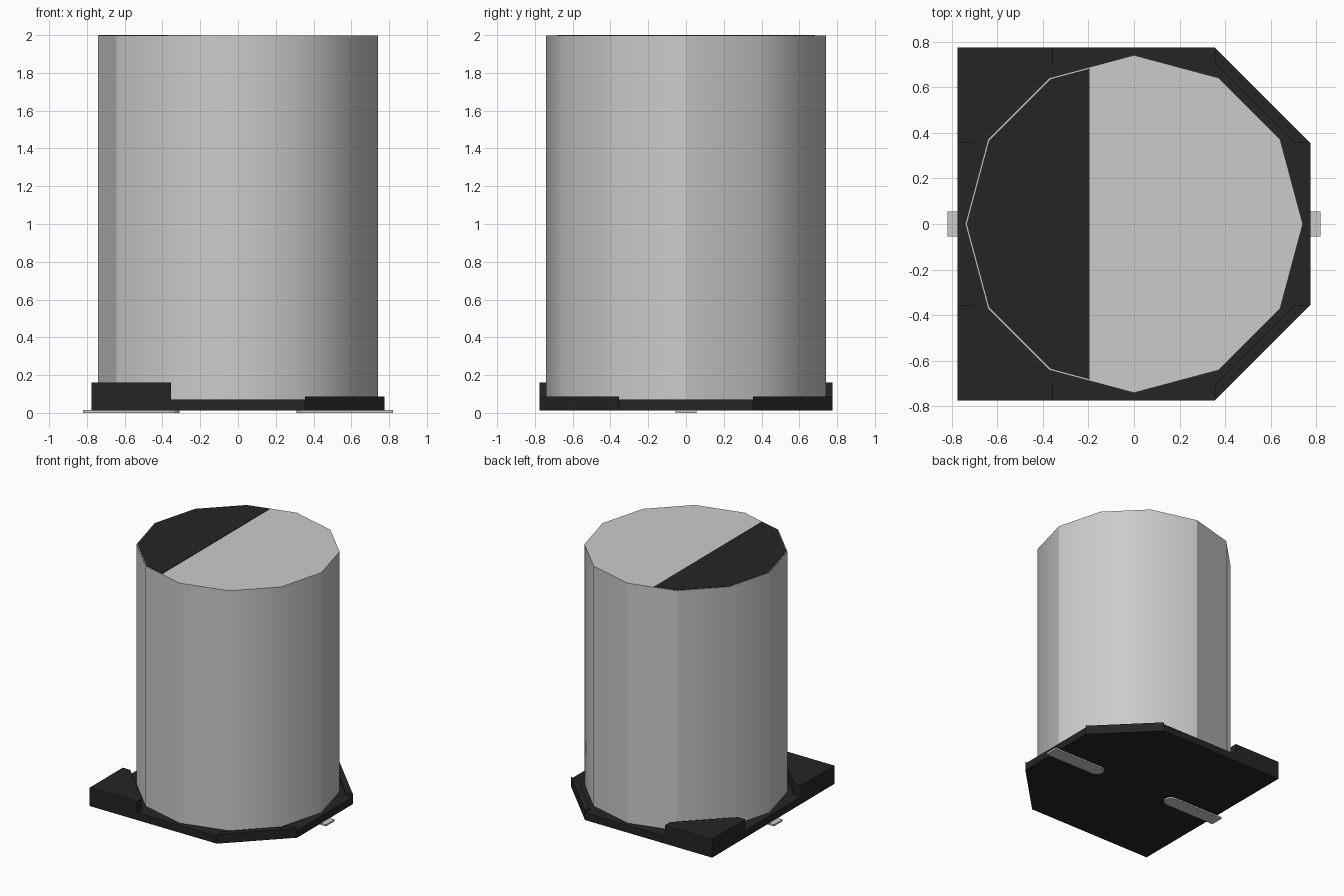
import bpy, bmesh
from math import radians, cos, sin, degrees, atan2

cube = bpy.data.objects.get("Cube")
if cube:
    bpy.data.objects.remove(cube, do_unlink=True)


def material(name, level):
    m = bpy.data.materials.new(name)
    m.use_nodes = True
    colour = (level, level, level, 1)
    m.diffuse_color = colour
    m.node_tree.nodes["Principled BSDF"].inputs["Base Color"].default_value = colour
    return m


METAL = material("light_metal", 0.6)
BLACK = material("black_plastic", 0.018)


def prism(name, outline, z0, z1, mat):
    """Extrude a flat outline from z0 up to z1."""
    bm = bmesh.new()
    base = bm.faces.new([bm.verts.new((x, y, z0)) for x, y in outline])
    top = bmesh.ops.extrude_face_region(bm, geom=[base])["geom"]
    bmesh.ops.translate(bm, vec=(0, 0, z1 - z0),
                        verts=[v for v in top if isinstance(v, bmesh.types.BMVert)])
    bmesh.ops.recalc_face_normals(bm, faces=bm.faces)
    mesh = bpy.data.meshes.new(name)
    bm.to_mesh(mesh)
    bm.free()
    mesh.materials.append(mat)
    obj = bpy.data.objects.new(name, mesh)
    bpy.context.collection.objects.link(obj)
    return obj


def ring(radius):
    return [(radius * cos(radians(a)), radius * sin(radians(a)))
            for a in range(0, 360, 30)]


# Twelve-sided can: softened walls with a few crisp creases
TOP = 1.997
can = prism("can", ring(0.742), 0.068, TOP, METAL)
bm = bmesh.new()
bm.from_mesh(can.data)
for f in bm.faces:
    f.smooth = abs(f.normal.z) < 0.5
for e in bm.edges:
    a, b = e.verts
    angle = round(degrees(atan2(a.co.y, a.co.x))) % 360
    flat_ring = abs(a.co.z - b.co.z) < 0.01
    e.smooth = not (flat_ring or angle in (0, 90, 120, 180, 210))
bm.to_mesh(can.data)
bm.free()

# Polarity mark: the can outline, slightly smaller, cut along x
mark = prism("polarity_mark", ring(0.735), TOP, 2.0, BLACK)
bm = bmesh.new()
bm.from_mesh(mark.data)
cut = bmesh.ops.bisect_plane(bm, geom=bm.verts[:] + bm.edges[:] + bm.faces[:],
                             plane_co=(-0.195, 0, 0), plane_no=(1, 0, 0),
                             clear_outer=True)
bmesh.ops.holes_fill(bm, edges=[g for g in cut["geom_cut"]
                                if isinstance(g, bmesh.types.BMEdge)])
bmesh.ops.recalc_face_normals(bm, faces=bm.faces)
bm.to_mesh(mark.data)
bm.free()

# Base plate: square at the right corners, chamfered at the left ones
H, C, I = 0.775, 0.355, 0.71
Z = 0.012
prism("base_plate", [(-H, -H), (C, -H), (H, -C), (H, C), (C, H), (-H, H)],
      Z, 0.07, BLACK)

for side, s in (("front", -1), ("back", 1)):
    # Tall corner blocks
    prism(side + "_corner_block",
          [(-H, s * H), (-C, s * H), (-C, s * I), (-I, s * C), (-H, s * C)],
          Z, 0.16, BLACK)
    # Low lips along the chamfers
    prism(side + "_chamfer_lip",
          [(C, s * H), (H, s * C), (I, s * C), (C, s * I)],
          Z, 0.086, BLACK)

# Flat terminals with rounded inner ends
W = 0.055
for side, s in (("right", -1), ("left", 1)):
    arc = [(s * (0.365 - W * cos(radians(a))), W * sin(radians(a)))
           for a in range(-90, 91, 30)]
    prism(side + "_terminal", [(s * 0.82, -W)] + arc + [(s * 0.82, W)],
          0, Z + 0.002, METAL)
